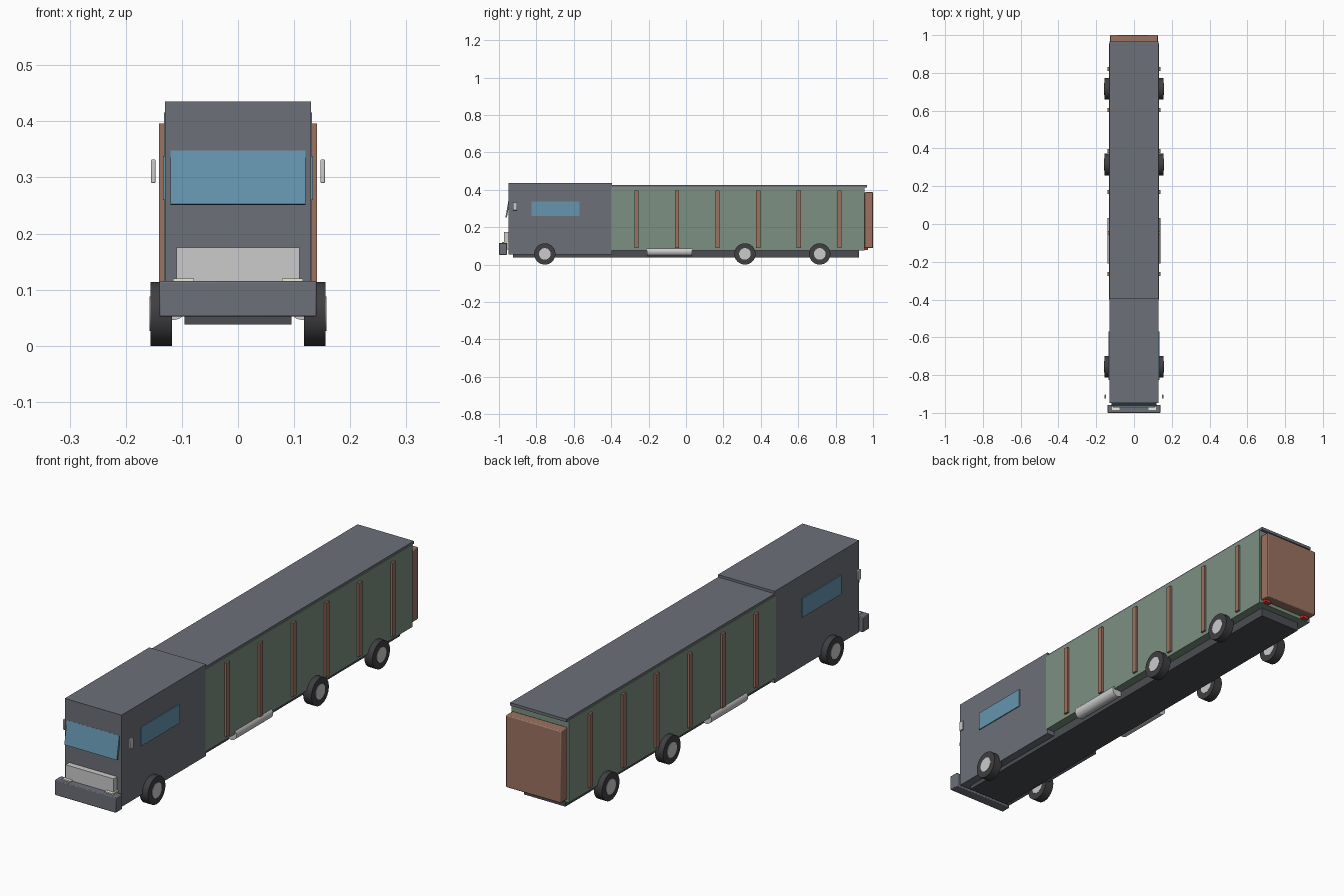
import bpy, math

if "Cube" in bpy.data.objects:
    bpy.data.objects.remove(bpy.data.objects["Cube"])

def mat(name, r, g, b):
    m = bpy.data.materials.new(name)
    m.diffuse_color = (r, g, b, 1)
    m.use_nodes = True
    m.node_tree.nodes["Principled BSDF"].inputs["Base Color"].default_value = m.diffuse_color
    return m

GREY = mat("slate", 0.15, 0.16, 0.19)
DARK = mat("dark_metal", 0.07, 0.075, 0.085)
GREEN = mat("canvas_green", 0.20, 0.28, 0.22)
BROWN = mat("rust_brown", 0.33, 0.17, 0.12)
GLASS = mat("glass_blue", 0.13, 0.30, 0.43)
STEEL = mat("steel", 0.60, 0.61, 0.63)
RUBBER = mat("rubber", 0.05, 0.05, 0.055)
LAMP = mat("lamp", 0.85, 0.85, 0.70)
RED = mat("tail_red", 0.70, 0.04, 0.03)

def finish(o, name, m, bevel):
    o.name = name
    o.data.materials.append(m)
    if bevel:
        b = o.modifiers.new("bevel", 'BEVEL')
        b.width, b.segments = bevel, 2
    bpy.ops.object.shade_smooth_by_angle(angle=math.radians(35))
    return o

def box(name, x, y, z, m, bevel=0, tilt=0):
    """Box from (min, max) pairs."""
    c = [(a + b) / 2 for a, b in (x, y, z)]
    bpy.ops.mesh.primitive_cube_add(size=1, location=c)
    o = bpy.context.object
    o.scale = [b - a for a, b in (x, y, z)]
    bpy.ops.object.transform_apply(location=False, rotation=False, scale=True)
    o.rotation_euler.x = tilt
    return finish(o, name, m, bevel)

def cyl(name, loc, r, depth, axis, m, bevel=0):
    rot = (0, math.pi / 2, 0) if axis == 'X' else (math.pi / 2, 0, 0)
    bpy.ops.mesh.primitive_cylinder_add(vertices=32, radius=r, depth=depth, location=loc, rotation=rot)
    return finish(bpy.context.object, name, m, bevel)

# Main bodies
box("chassis", (-0.095, 0.095), (-0.925, 0.925), (0.038, 0.078), DARK)
box("cab", (-0.13, 0.13), (-0.948, -0.395), (0.055, 0.435), GREY)
box("cargo_body", (-0.132, 0.132), (-0.40, 0.955), (0.075, 0.416), GREEN)
box("cargo_roof", (-0.129, 0.129), (-0.40, 0.967), (0.413, 0.425), GREY)
box("rear_door", (-0.126, 0.126), (0.955, 1.0), (0.088, 0.387), BROWN, 0.004)

# Cab front
box("bumper", (-0.14, 0.14), (-1.0, -0.957), (0.052, 0.115), GREY, 0.003)
box("grille", (-0.11, 0.11), (-0.972, -0.945), (0.08, 0.175), STEEL)
box("windshield", (-0.12, 0.12), (-0.957, -0.949), (0.251, 0.348), GLASS, 0, math.radians(-10))

# Paired side parts
for s, side in ((-1, "left"), (1, "right")):
    def span(a, b):
        return tuple(sorted((s * a, s * b)))
    box("headlight_" + side, span(0.078, 0.116), (-0.985, -0.945), (0.085, 0.12), LAMP)
    box("side_window_" + side, span(0.127, 0.134), (-0.825, -0.57), (0.26, 0.338), GLASS)
    box("mirror_" + side, span(0.147, 0.155), (-0.925, -0.903), (0.29, 0.332), STEEL, 0.002)
    box("tail_light_" + side, span(0.085, 0.115), (0.95, 0.972), (0.078, 0.096), RED)
    cyl("fuel_tank_" + side, (s * 0.115, -0.088, 0.07), 0.024, 0.24, 'Y', STEEL)
    for i in range(6):
        y = -0.265 + 0.217 * i
        box(f"rib_{side}_{i}", span(0.129, 0.141), (y - 0.011, y + 0.011), (0.09, 0.396), BROWN)
    for i, y in enumerate((-0.755, 0.315, 0.715)):
        cyl(f"tyre_{side}_{i}", (s * 0.137, y, 0.057), 0.057, 0.038, 'X', RUBBER)
        cyl(f"hub_{side}_{i}", (s * 0.1375, y, 0.057), 0.031, 0.04, 'X', STEEL)
